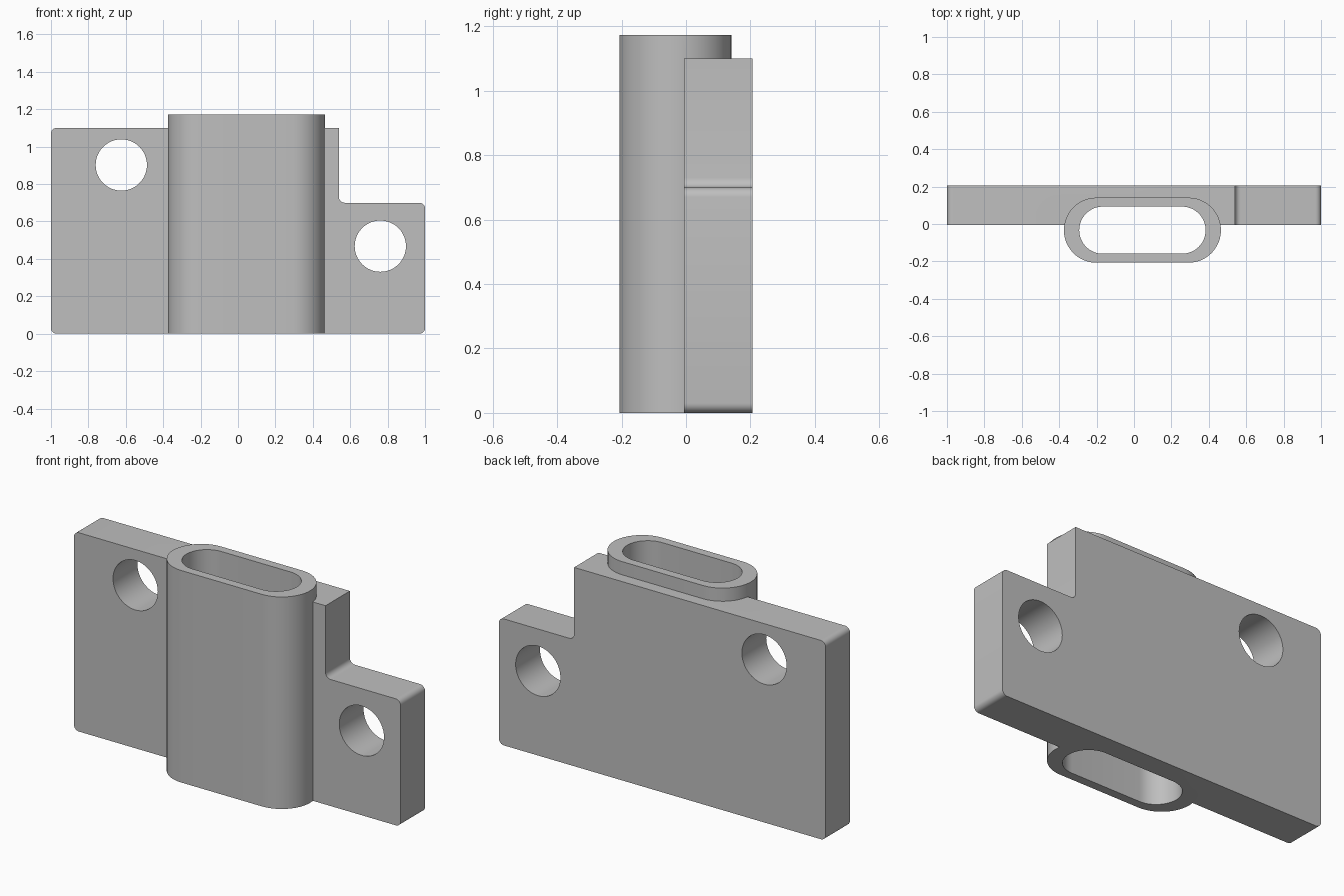
import bpy, bmesh
from math import pi, sin, cos, atan2
from mathutils import Vector

old = bpy.data.objects.get("Cube")
if old:
    bpy.data.objects.remove(old, do_unlink=True)

GREY = (0.52, 0.52, 0.52, 1)
mat = bpy.data.materials.new("plain grey")
mat.use_nodes = True
mat.diffuse_color = GREY
mat.node_tree.nodes["Principled BSDF"].inputs["Base Color"].default_value = GREY


def arc(cx, cy, r, start, end, steps):
    """Points along a circular arc."""
    return [(cx + r * cos(start + (end - start) * i / steps),
             cy + r * sin(start + (end - start) * i / steps)) for i in range(steps + 1)]


def rounded(corners, steps=6):
    """Outline from (x, y, radius) corners, each filleted."""
    pts = []
    for i, (x, y, r) in enumerate(corners):
        p = Vector((x, y))
        if r == 0:
            pts.append((x, y))
            continue
        a = (Vector(corners[i - 1][:2]) - p).normalized()
        b = (Vector(corners[(i + 1) % len(corners)][:2]) - p).normalized()
        c = p + (a + b) * r
        start, end = atan2(-b.y, -b.x), atan2(-a.y, -a.x)
        if end - start > pi:
            end -= 2 * pi
        elif end - start < -pi:
            end += 2 * pi
        pts += arc(c.x, c.y, r, start, end, steps)
    return pts


def stadium(cx, cy, half, r, steps=24):
    """Slot outline with round ends."""
    return (arc(cx + half, cy, r, -pi / 2, pi / 2, steps)
            + arc(cx - half, cy, r, pi / 2, 3 * pi / 2, steps))


def extrude(name, pts, place, lo, hi):
    """Solid prism of an outline between two levels."""
    bm = bmesh.new()
    face = bm.faces.new([bm.verts.new(place(u, v, lo)) for u, v in pts])
    top = bmesh.ops.extrude_face_region(bm, geom=[face])["geom"]
    shift = Vector(place(0, 0, hi)) - Vector(place(0, 0, lo))
    bmesh.ops.translate(bm, vec=shift, verts=[v for v in top if isinstance(v, bmesh.types.BMVert)])
    bmesh.ops.recalc_face_normals(bm, faces=bm.faces)
    mesh = bpy.data.meshes.new(name)
    bm.to_mesh(mesh)
    bm.free()
    mesh.materials.append(mat)
    obj = bpy.data.objects.new(name, mesh)
    bpy.context.collection.objects.link(obj)
    return obj


def boolean(target, other, operation):
    """Apply a boolean and drop the helper."""
    mod = target.modifiers.new(operation, "BOOLEAN")
    mod.object, mod.operation, mod.solver = other, operation, "EXACT"
    bpy.context.view_layer.objects.active = target
    bpy.ops.object.modifier_apply(modifier=mod.name)
    bpy.data.objects.remove(other, do_unlink=True)


def upright(u, v, w):
    return (u, w, v)


def flat(u, v, w):
    return (u, v, w)


# Stepped mounting plate with softened corners
R = 0.03
outline = rounded([(-1, 0, R), (1, 0, R), (1, 0.7, R), (0.54, 0.7, R),
                   (0.54, 1.1, 0), (-1, 1.1, R)])
bracket = extrude("mounting_bracket", outline, upright, -0.006, 0.207)

# Vertical sleeve joined to the plate
CX, CY = 0.045, -0.033
sleeve = extrude("sleeve", stadium(CX, CY, 0.246, 0.174), flat, 0, 1.173)
boolean(bracket, sleeve, "UNION")

# Through slot and the two screw holes
slot = extrude("slot_cutter", stadium(CX, CY, 0.212, 0.126), flat, -0.2, 1.4)
boolean(bracket, slot, "DIFFERENCE")
for x, z in [(-0.624, 0.902), (0.761, 0.468)]:
    hole = extrude("hole_cutter", arc(x, z, 0.137, 0, 2 * pi * 63 / 64, 63), upright, -0.5, 0.5)
    boolean(bracket, hole, "DIFFERENCE")

# Smooth curves, crisp edges
bpy.ops.object.select_all(action="DESELECT")
bracket.select_set(True)
bpy.context.view_layer.objects.active = bracket
bpy.ops.object.shade_smooth_by_angle(angle=0.52)
